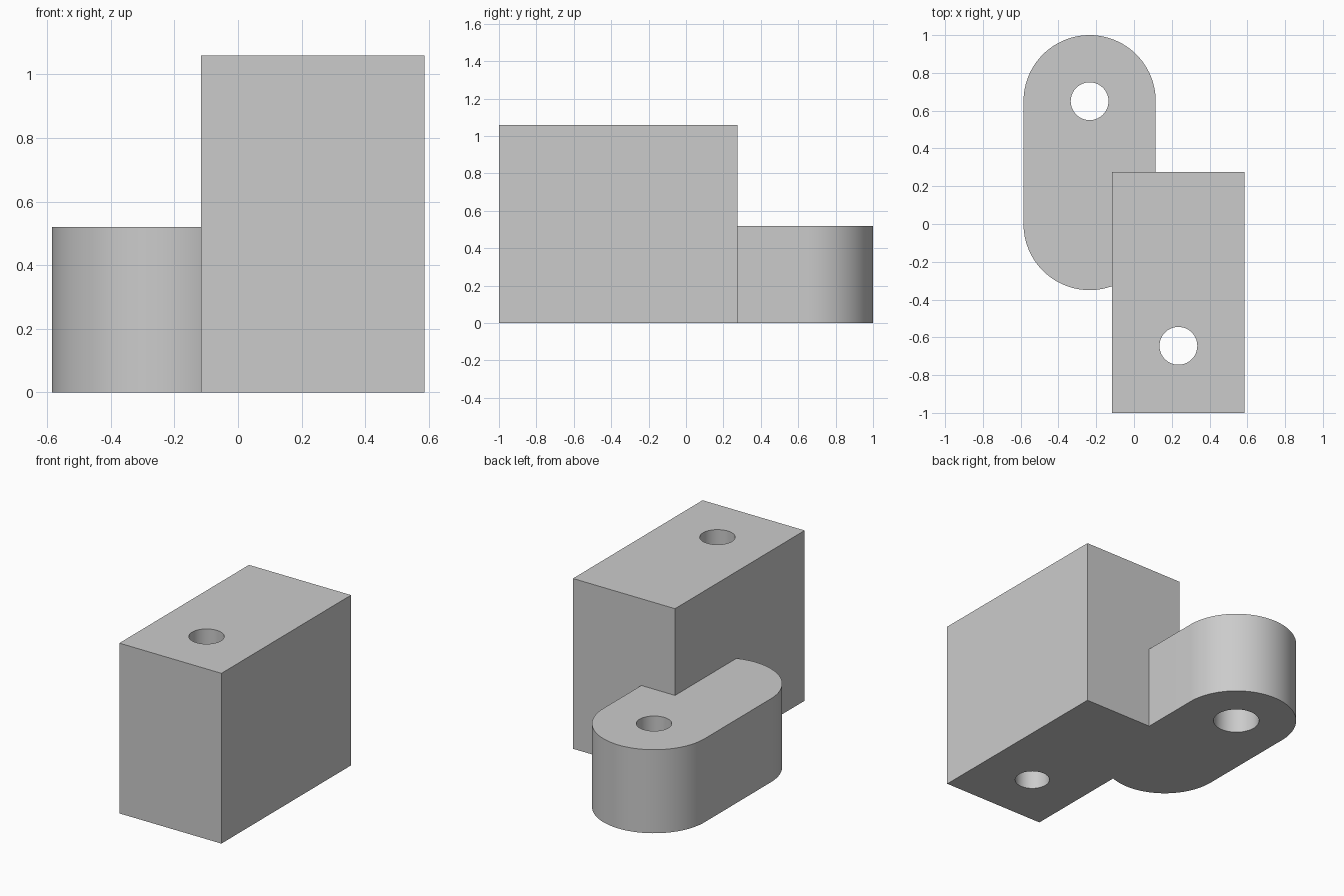
import bpy
import bmesh
import math

cube = bpy.data.objects.get("Cube")
if cube:
    bpy.data.objects.remove(cube, do_unlink=True)

SEGMENTS = 96
BLOCK_HEIGHT, LUG_HEIGHT = 1.06, 0.52
LUG_X, LUG_BACK, LUG_RADIUS = -0.235, 0.65, 0.35
HOLE_RADIUS = 0.1

# Plain grey finish
grey = bpy.data.materials.new("plain_grey")
grey.use_nodes = True
colour = (0.6, 0.6, 0.6, 1)
grey.diffuse_color = colour
grey.node_tree.nodes["Principled BSDF"].inputs["Base Color"].default_value = colour


def prism(name, outline, bottom, top):
    """Extrude a counter-clockwise plan outline between two heights."""
    bm = bmesh.new()
    face = bm.faces.new([bm.verts.new((x, y, bottom)) for x, y in outline])
    result = bmesh.ops.extrude_face_region(bm, geom=[face])
    verts = [g for g in result["geom"] if isinstance(g, bmesh.types.BMVert)]
    bmesh.ops.translate(bm, vec=(0, 0, top - bottom), verts=verts)
    bmesh.ops.recalc_face_normals(bm, faces=bm.faces)
    mesh = bpy.data.meshes.new(name)
    bm.to_mesh(mesh)
    bm.free()
    mesh.materials.append(grey)
    obj = bpy.data.objects.new(name, mesh)
    bpy.context.collection.objects.link(obj)
    return obj


def arc(cx, cy, radius, start, sweep, steps):
    return [(cx + radius * math.cos(start + sweep * i / steps),
             cy + radius * math.sin(start + sweep * i / steps))
            for i in range(steps + 1)]


def drill(name, x, y, radius, bottom, top):
    outline = arc(x, y, radius, 0, math.tau, SEGMENTS)[:-1]
    return prism(name, outline, bottom, top)


def combine(target, tool, operation):
    """Apply a boolean and discard the tool."""
    mod = target.modifiers.new(tool.name, "BOOLEAN")
    mod.operation = operation
    mod.solver = "EXACT"
    mod.object = tool
    bpy.context.view_layer.objects.active = target
    bpy.ops.object.modifier_apply(modifier=mod.name)
    bpy.data.objects.remove(tool, do_unlink=True)


# Tall rectangular block
left, right, front, back = -0.117, 0.586, -1, 0.275
body = prism("bracket_body",
             [(left, front), (right, front), (right, back), (left, back)],
             0, BLOCK_HEIGHT)

# Low lug with rounded ends, joined to the block
half = SEGMENTS // 2
lug_outline = (arc(LUG_X, LUG_BACK, LUG_RADIUS, 0, math.pi, half)
               + arc(LUG_X, 0, LUG_RADIUS, math.pi, math.pi, half))
combine(body, prism("lug", lug_outline, 0, LUG_HEIGHT), "UNION")

# Vertical bolt holes, the lug one widened from below
combine(body, drill("block_hole", 0.235, -0.645, HOLE_RADIUS, -0.1, 1.2), "DIFFERENCE")
combine(body, drill("lug_hole", LUG_X, LUG_BACK, HOLE_RADIUS, -0.1, 0.7), "DIFFERENCE")
combine(body, drill("lug_counterbore", LUG_X, LUG_BACK, 0.133, -0.1, 0.26), "DIFFERENCE")

# Smooth curved walls with crisp edges
bpy.ops.object.select_all(action="DESELECT")
body.select_set(True)
bpy.context.view_layer.objects.active = body
bpy.ops.object.shade_smooth_by_angle(angle=math.radians(30))
